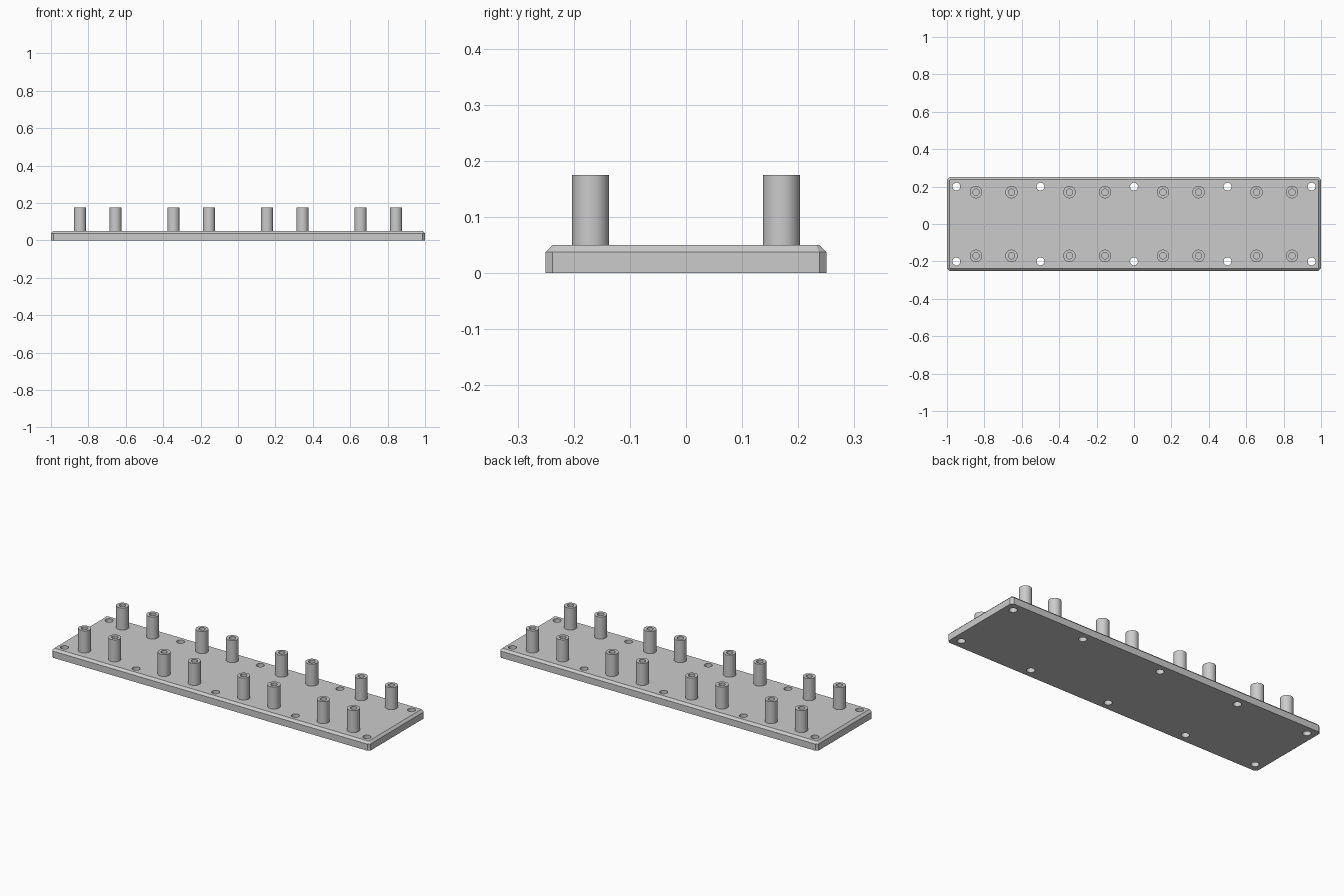
import bpy, bmesh
from math import tau
from mathutils import Matrix, Vector

cube = bpy.data.objects.get("Cube")
if cube:
    bpy.data.objects.remove(cube, do_unlink=True)

HALF_X, HALF_Y, TOP, CHAMFER = 1.0, 0.25, 0.05, 0.0125
POST_TOP, POST_R, BORE_R, HOLE_R = 0.175, 0.033, 0.017, 0.021

grey = bpy.data.materials.new("light grey")
grey.use_nodes = True
colour = (0.6, 0.6, 0.6, 1)
grey.diffuse_color = colour
grey.node_tree.nodes["Principled BSDF"].inputs["Base Color"].default_value = colour


def add_object(name, bm):
    """Turn a bmesh into a linked object with the grey material."""
    bmesh.ops.recalc_face_normals(bm, faces=bm.faces)
    mesh = bpy.data.meshes.new(name)
    bm.to_mesh(mesh)
    bm.free()
    mesh.materials.append(grey)
    obj = bpy.data.objects.new(name, mesh)
    bpy.context.collection.objects.link(obj)
    return obj


def select_only(obj):
    bpy.ops.object.select_all(action='DESELECT')
    obj.select_set(True)
    bpy.context.view_layer.objects.active = obj


def clipped_rectangle(bm, inset, z):
    """Ring of vertices: a rectangle with clipped corners."""
    x, y = HALF_X - inset, HALF_Y - inset
    cut = CHAMFER - inset * (2 - 2 ** 0.5)
    quarter = [(x, y - cut), (x - cut, y)]
    flipped = [(-px, py) for px, py in reversed(quarter)]
    half = quarter + flipped
    points = half + [(-px, -py) for px, py in half]
    return [bm.verts.new((px, py, z)) for px, py in points]


# Base plate with clipped corners and a chamfered top edge
bm = bmesh.new()
rings = [clipped_rectangle(bm, 0, 0),
         clipped_rectangle(bm, 0, TOP - CHAMFER),
         clipped_rectangle(bm, CHAMFER, TOP)]
for low, high in zip(rings, rings[1:]):
    for i in range(len(low)):
        j = (i + 1) % len(low)
        bm.faces.new((low[i], low[j], high[j], high[i]))
bm.faces.new(rings[0])
bm.faces.new(rings[-1])
plate = add_object("base_plate", bm)

# Screw holes through the plate along both long edges
bm = bmesh.new()
for x in (-0.95, -0.5, 0, 0.5, 0.95):
    for y in (-0.2, 0.2):
        bmesh.ops.create_cone(bm, cap_ends=True, segments=40, radius1=HOLE_R,
                              radius2=HOLE_R, depth=0.2,
                              matrix=Matrix.Translation((x, y, TOP / 2)))
cutter = add_object("hole_cutter", bm)
cutter.hide_render = True
holes = plate.modifiers.new("screw holes", 'BOOLEAN')
holes.operation = 'DIFFERENCE'
holes.solver = 'EXACT'
holes.object = cutter
select_only(plate)
bpy.ops.object.modifier_apply(modifier=holes.name)
bpy.data.objects.remove(cutter, do_unlink=True)
bpy.ops.object.shade_smooth_by_angle()

# Hollow post, turned from a closed profile and seated slightly in the plate
bm = bmesh.new()
seat = TOP - 0.004
profile = [(POST_R, seat), (POST_R, POST_TOP), (BORE_R, POST_TOP), (BORE_R, seat)]
verts = [bm.verts.new((r, 0, z)) for r, z in profile]
edges = [bm.edges.new((verts[i - 1], verts[i])) for i in range(len(verts))]
bmesh.ops.spin(bm, geom=verts + edges, cent=Vector(), axis=(0, 0, 1),
               angle=tau, steps=48)
bmesh.ops.remove_doubles(bm, verts=bm.verts, dist=0.0001)
post = add_object("post", bm)
select_only(post)
bpy.ops.object.shade_smooth_by_angle()

# Four pairs of posts in each of two rows, sharing one mesh
places = [(side * x, y) for x in (0.155, 0.345, 0.655, 0.845)
          for side in (-1, 1) for y in (-0.17, 0.17)]
for i, (x, y) in enumerate(places):
    item = post if i == 0 else bpy.data.objects.new("post", post.data)
    if i:
        bpy.context.collection.objects.link(item)
    item.location = (x, y, 0)
